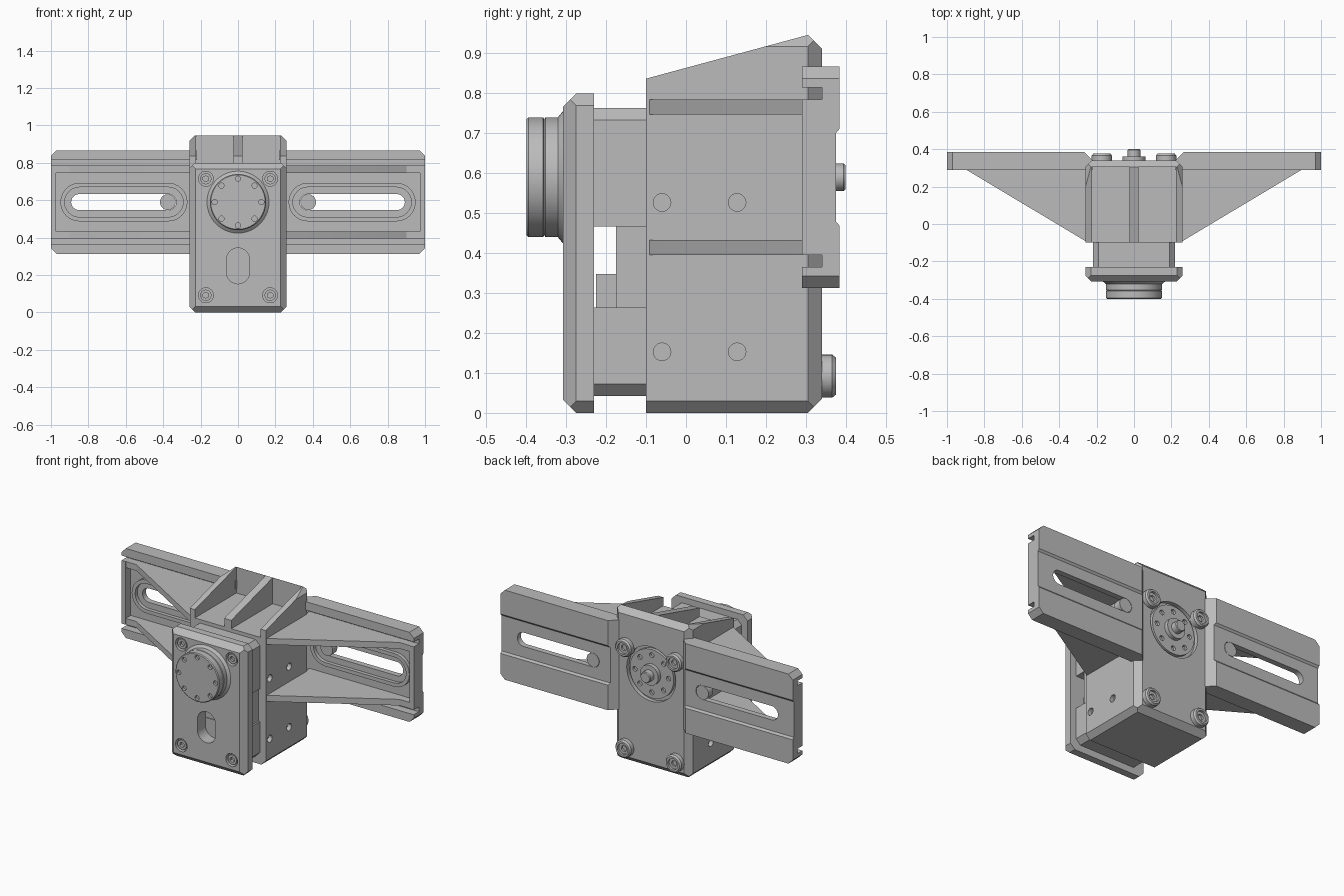
import bpy, bmesh, math
from mathutils import Vector

cube = bpy.data.objects.get("Cube")
if cube:
    bpy.data.objects.remove(cube, do_unlink=True)

metal = bpy.data.materials.new("plain_grey_metal")
metal.use_nodes = True
metal.diffuse_color = (0.5, 0.5, 0.5, 1)
metal.node_tree.nodes["Principled BSDF"].inputs["Base Color"].default_value = metal.diffuse_color
CZ = 0.59          # height of the shaft axis
parts = []


def finish(name, bm, cutter=False):
    bmesh.ops.recalc_face_normals(bm, faces=bm.faces)
    me = bpy.data.meshes.new(name)
    bm.to_mesh(me)
    bm.free()
    ob = bpy.data.objects.new(name, me)
    bpy.context.collection.objects.link(ob)
    me.materials.append(metal)
    if cutter:
        ob.hide_render = True
    else:
        parts.append(ob)
    return ob


def prism(name, pts, axis, a, b, chops=(), cutter=False):
    """Extrude a 2D outline along an axis, then slice off corners by planes."""
    place = {"x": lambda p, t: (t, p[0], p[1]),
             "y": lambda p, t: (p[0], t, p[1]),
             "z": lambda p, t: (p[0], p[1], t)}[axis]
    bm = bmesh.new()
    face = bm.faces.new([bm.verts.new(place(p, a)) for p in pts])
    ext = bmesh.ops.extrude_face_region(bm, geom=[face])["geom"]
    shift = Vector(place((0, 0), b - a))
    bmesh.ops.translate(bm, verts=[v for v in ext if isinstance(v, bmesh.types.BMVert)], vec=shift)
    bmesh.ops.recalc_face_normals(bm, faces=bm.faces)
    for co, no in chops:
        geom = bm.verts[:] + bm.edges[:] + bm.faces[:]
        cut = bmesh.ops.bisect_plane(bm, geom=geom, plane_co=co, plane_no=no, clear_outer=True)
        edges = [e for e in cut["geom_cut"] if isinstance(e, bmesh.types.BMEdge)]
        if edges:
            bmesh.ops.edgeloop_fill(bm, edges=edges)
    return finish(name, bm, cutter)


def box(name, x, y, z, chops=(), cutter=False):
    outline = [(x[0], y[0]), (x[1], y[0]), (x[1], y[1]), (x[0], y[1])]
    return prism(name, outline, "z", z[0], z[1], chops, cutter)


def lathe(name, profile, u, z, axis="y", seg=32, cutter=False):
    """Spin (radius, depth) points round an axis along y or x."""
    bm = bmesh.new()
    if axis == "y":
        cen, ax = Vector((u, 0, z)), Vector((0, 1, 0))
    else:
        cen, ax = Vector((0, u, z)), Vector((1, 0, 0))
    vs = [bm.verts.new(cen + ax * d + Vector((0, 0, r))) for r, d in profile]
    es = [bm.edges.new(p) for p in zip(vs, vs[1:])]
    bmesh.ops.spin(bm, geom=vs + es, cent=cen, axis=ax, angle=math.tau, steps=seg)
    bmesh.ops.remove_doubles(bm, verts=bm.verts, dist=0.0005)
    return finish(name, bm, cutter)


def cyl(name, r, a, b, u, z, axis="y", seg=32, cutter=False):
    return lathe(name, [(0, a), (r, a), (r, b), (0, b)], u, z, axis, seg, cutter)


def stadium(x0, x1, z, r, upright=False):
    pts = []
    for c, start in ((x1 - r, -90), (x0 + r, 90)):
        for i in range(13):
            t = math.radians(start + 15 * i)
            pts.append((c + r * math.cos(t), z + r * math.sin(t)))
    return [(q - z, p) for p, q in pts] if upright else pts


def cut(ob, *cutters):
    for c in cutters:
        m = ob.modifiers.new("cut", "BOOLEAN")
        m.operation, m.solver, m.object = "DIFFERENCE", "EXACT", c
        c.hide_render = True


def ring(n, r):
    return [(r * math.sin(i * math.tau / n), CZ + r * math.cos(i * math.tau / n)) for i in range(n)]


# Housing with chamfered edges, sloped ribs and two open bays on top
W = 0.26
chops = [((0, -0.1, 0.837), (0, -0.27, 1)), ((0, 0.305, 0.947), (0, 1, 1)),
         ((0, 0.305, 0), (0, 1, -1))]
for s in (1, -1):
    chops += [((s * W, 0.305, 0), (s, 1, 0)), ((s * W, 0, 0.03), (s, 0, -1)),
              ((s * 0.23, 0, 0.947), (s, 0, 1))]
housing = box("housing", (-W, W), (-0.1, 0.34), (0, 0.947), chops)
for s in (1, -1):
    xs = sorted((s * 0.024, s * 0.225))
    cut(housing, box("bay_cutter", xs, (-0.2, 0.305), (0.785, 1.1), cutter=True))
    for y in (-0.06, 0.128):
        for z in (0.153, 0.527):
            a, b = sorted((s * 0.235, s * 0.3))
            cut(housing, cyl("side_hole_cutter", 0.022, a, b, y, z, "x", 20, True))
cut(housing, cyl("rear_recess_cutter", 0.168, 0.315, 0.4, 0, CZ, seg=48, cutter=True))

# Rear rotor disc, hub and shaft
disc = cyl("rear_disc", 0.15, 0.3, 0.335, 0, CZ, seg=48)
for x, z in ring(8, 0.115):
    cut(disc, cyl("disc_hole_cutter", 0.015, 0.32, 0.36, x, z, seg=14, cutter=True))
lathe("rear_shaft", [(0, 0.32), (0.062, 0.32), (0.062, 0.36), (0.034, 0.36),
                     (0.034, 0.395), (0.03, 0.4), (0, 0.4)], 0, CZ)

# Spacer blocks between housing and front plate
B = 0.22


def spacer(name, z0, z1, top):
    zc, d = (z1 - 0.03, 1) if top else (z0 + 0.03, -1)
    box(name, (-B, B), (-0.23, -0.09), (z0, z1),
        [((s * B, 0, zc), (s, 0, d)) for s in (1, -1)])


spacer("upper_spacer", 0.467, 0.763, True)
spacer("lower_spacer", 0.042, 0.264, False)
box("spacer_core", (-0.21, 0.21), (-0.175, -0.09), (0.2, 0.5))
box("spacer_ledge", (-0.17, 0.17), (-0.225, -0.17), (0.25, 0.348))

# Front plate with bevelled rim, window and screw pockets
chops = [((0, -0.275, 0.8), (0, -1, 1)), ((0, -0.275, 0), (0, -1, -1))]
for s in (1, -1):
    chops += [((s * W, -0.275, 0), (s, -1, 0)), ((s * W, 0, 0.77), (s, 0, 1)),
              ((s * W, 0, 0.03), (s, 0, -1))]
plate = box("front_plate", (-W, W), (-0.308, -0.23), (0, 0.8), chops)
window = stadium(0.153, 0.345, 0, 0.062, True)
cut(plate, prism("window_cutter", window, "y", -0.5, -0.2, cutter=True))
cut(plate, box("ledge_clearance_cutter", (-0.01, 0.01), (-0.6, -0.5), (0, 0.1), cutter=True))

# Corner screws on the front plate and bolts on the back
for x in (-0.172, 0.172):
    for z in (0.092, 0.715):
        cut(plate, cyl("screw_pocket_cutter", 0.04, -0.4, -0.28, x, z, cutter=True))
        screw = cyl("front_screw", 0.03, -0.302, -0.27, x, z, seg=24)
        cut(screw, cyl("socket_cutter", 0.016, -0.4, -0.285, x, z, seg=6, cutter=True))
        lathe("rear_bolt", [(0, 0.33), (0.054, 0.33), (0.054, 0.366), (0.046, 0.376), (0.034, 0.376),
                            (0.034, 0.362), (0.017, 0.362), (0.017, 0.35), (0, 0.35)], x, z)

# Front hub with grooves and a ring of holes
hub = lathe("front_hub", [(0, -0.29), (0.168, -0.29), (0.168, -0.306), (0.15, -0.321), (0.15, -0.352),
                          (0.145, -0.355), (0.15, -0.358), (0.15, -0.395), (0.145, -0.4), (0, -0.4)],
            0, CZ, seg=56)
for x, z in ring(8, 0.125):
    cut(hub, cyl("hub_hole_cutter", 0.014, -0.45, -0.385, x, z, seg=14, cutter=True))


# Wing plates, built on one side and mirrored
def mirror(ob):
    ob.modifiers.new("mirror", "MIRROR")


half = [(0.375, 0.11), (0.385, 0.122), (0.385, 0.277), (0.29, 0.277),
        (0.29, 0.225), (0.34, 0.225)]
outline = [(y, CZ + h) for y, h in half] + [(y, CZ - h) for y, h in reversed(half)]
wing = prism("wing_plates", outline, "x", 0.22, 1.0,
             [((0.97, 0, CZ + 0.277), (1, 0, 1)), ((0.97, 0, CZ - 0.277), (1, 0, -1)),
              ((0.265, 0.385, 0), (-1, 1, 0))])
boss = prism("slot_rims", stadium(0.27, 0.95, CZ, 0.103), "y", 0.318, 0.35)
slot = prism("slot_cutter", stadium(0.33, 0.892, CZ, 0.043), "y", 0.2, 0.5, cutter=True)
cut(boss, prism("rim_cutter", stadium(0.293, 0.927, CZ, 0.08), "y", 0.2, 0.5, cutter=True))
cut(wing, slot)
end = box("wing_end_bars", (0.972, 1.0), (0.29, 0.345), (CZ - 0.195, CZ + 0.195))
post = cyl("slot_posts", 0.042, 0.33, 0.375, 0.375, CZ)
gusset = [(0.25, -0.095), (0.262, -0.09), (0.9, 0.292), (0.975, 0.292), (0.975, 0.345), (0.25, 0.345)]
for ob in (wing, boss, end, post):
    mirror(ob)
for name, z in (("lower_gussets", 0.395), ("upper_gussets", 0.747)):
    mirror(prism(name, gusset, "z", z, z + 0.038))

# Apply modifiers, drop the cutters and shade
deps = bpy.context.evaluated_depsgraph_get()
baked = [(ob, bpy.data.meshes.new_from_object(ob.evaluated_get(deps))) for ob in parts]
for ob, me in baked:
    ob.modifiers.clear()
    ob.data = me
for ob in [o for o in bpy.data.objects if "cutter" in o.name]:
    bpy.data.objects.remove(ob, do_unlink=True)
bpy.ops.object.select_all(action="DESELECT")
for ob in parts:
    ob.select_set(True)
bpy.context.view_layer.objects.active = housing
bpy.ops.object.shade_smooth_by_angle(angle=math.radians(30))
